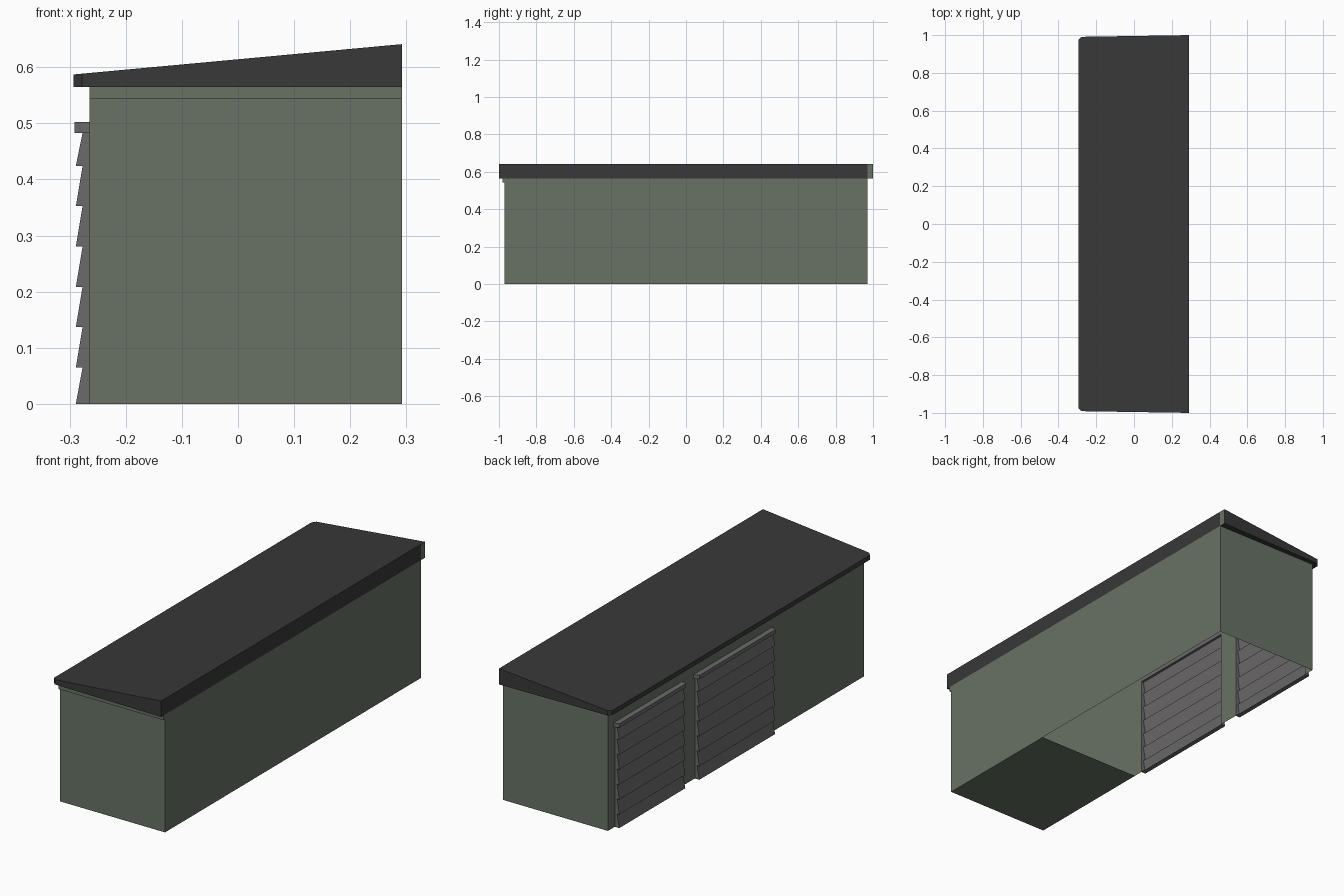
import bpy, bmesh

if "Cube" in bpy.data.objects:
    bpy.data.objects.remove(bpy.data.objects["Cube"])


def material(name, rgb):
    m = bpy.data.materials.new(name)
    m.diffuse_color = (*rgb, 1)
    m.use_nodes = True
    m.node_tree.nodes["Principled BSDF"].inputs["Base Color"].default_value = m.diffuse_color
    return m


GREEN = material("green_wall", (0.14, 0.17, 0.13))
DARK = material("dark_roof", (0.04, 0.04, 0.04))
GREY = material("grey_shutter", (0.15, 0.145, 0.145))


def mesh_object(name, faces, mat):
    """Flat shaded object from a list of faces, each a list of corner points."""
    bm = bmesh.new()
    for corners in faces:
        bm.faces.new([bm.verts.new(c) for c in corners])
    bmesh.ops.remove_doubles(bm, verts=bm.verts, dist=1e-5)
    bmesh.ops.recalc_face_normals(bm, faces=bm.faces)
    me = bpy.data.meshes.new(name)
    bm.to_mesh(me)
    bm.free()
    me.materials.append(mat)
    ob = bpy.data.objects.new(name, me)
    bpy.context.collection.objects.link(ob)
    return ob


def prism(bottom, top):
    """Faces of a closed solid between two matching outlines."""
    n = len(bottom)
    sides = [[bottom[i], bottom[(i + 1) % n], top[(i + 1) % n], top[i]] for i in range(n)]
    return [bottom, top] + sides


def box(x0, x1, y0, y1, z0, z1):
    ring = [(x0, y0), (x1, y0), (x1, y1), (x0, y1)]
    return prism([(x, y, z0) for x, y in ring], [(x, y, z1) for x, y in ring])


L, R, Y, H = -0.265, 0.292, 0.97, 0.565
DOORS = [(-0.262, 0.312), (0.418, 0.918)]
DOOR_TOP = 0.483

# Thin walls, with door openings on the left side and a partial floor
cuts = [-Y] + [y for d in DOORS for y in d] + [Y]
walls = [
    [(L, -Y, 0), (R, -Y, 0), (R, -Y, H), (L, -Y, H)],
    [(R, -Y, 0), (R, Y, 0), (R, Y, H), (R, -Y, H)],
    [(R, Y, 0), (L, Y, 0), (L, Y, H), (L, Y, H)][:3] + [(L, Y, H), (R, Y, H)],
    [(L, -Y, 0), (L, -0.31, 0), (R, -0.31, 0), (R, -Y, 0)],
]
walls[2] = [(R, Y, 0), (L, Y, 0), (L, Y, H), (R, Y, H)]
for i, (a, b) in enumerate(zip(cuts, cuts[1:])):
    if i % 2 == 0:
        walls.append([(L, b, 0), (L, a, 0), (L, a, DOOR_TOP), (L, b, DOOR_TOP)])
    walls.append([(L, b, DOOR_TOP), (L, a, DOOR_TOP), (L, a, H), (L, b, H)])
mesh_object("walls", walls, GREEN)

# Trim board under the front eave
mesh_object("front_trim", box(L, R, -0.982, -Y, 0.543, H), GREEN)

# Sloping roof slab with clipped left corners
outline = [(-0.293, -0.975), (-0.278, -0.991), (R, -1), (R, 1), (-0.278, 0.991), (-0.293, 0.975)]


def roof_z(x):
    return 0.587 + (x + 0.293) * (0.641 - 0.587) / 0.585


mesh_object("roof", prism([(x, y, H) for x, y in outline],
                          [(x, y, roof_z(x)) for x, y in outline]), DARK)

# Green end piece of the right fascia
mesh_object("fascia_end", [[(0.2925, Y, H), (0.2925, 1, H), (0.2925, 1, 0.64), (0.2925, Y, 0.64)]], GREEN)

# Roller shutters: saw-tooth profile swept along y, open at the back
profile = [(L, 0)]
bottoms = [0] + [0.065 + 0.0718 * i for i in range(6)]
for z0, z1 in zip(bottoms, bottoms[1:] + [DOOR_TOP]):
    profile += [(-0.289, z0), (-0.277, z1)]
profile.append((L, DOOR_TOP))
for i, (a, b) in enumerate(DOORS):
    faces = [[(x, y, z) for x, z in profile] for y in (a, b)]
    faces += [[(p[0], a, p[1]), (q[0], a, q[1]), (q[0], b, q[1]), (p[0], b, p[1])]
              for p, q in zip(profile, profile[1:])]
    mesh_object(f"shutter_{i + 1}", faces, GREY)
    # Housing above the shutter, with clipped outer corners
    ring = [(L, a - 0.008), (-0.279, a - 0.008), (-0.291, a), (-0.291, b), (-0.279, b + 0.008), (L, b + 0.008)]
    mesh_object(f"shutter_housing_{i + 1}", prism([(x, y, DOOR_TOP) for x, y in ring],
                                                  [(x, y, 0.502) for x, y in ring]), GREY)
